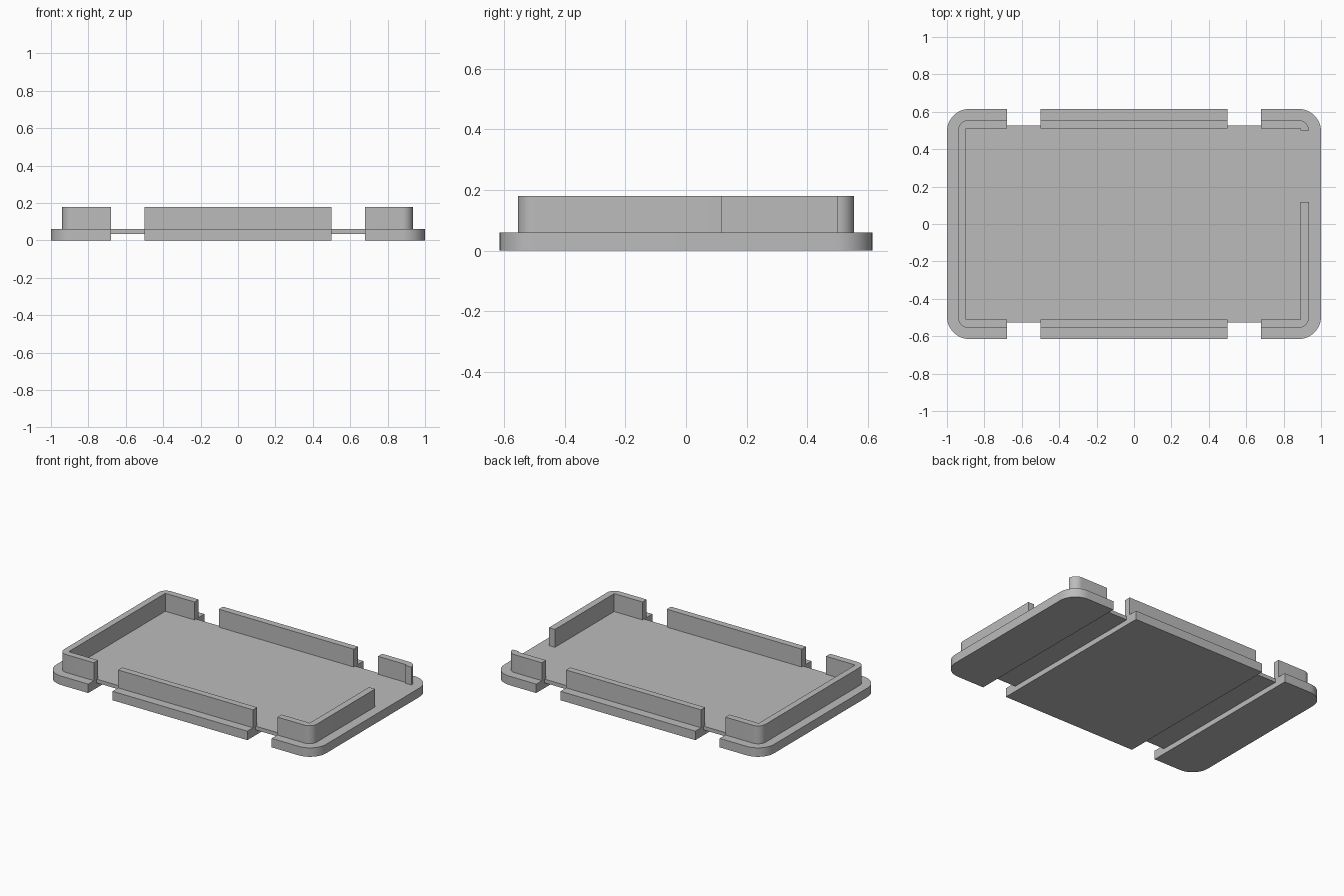
import bpy, bmesh, math

if "Cube" in bpy.data.objects:
    bpy.data.objects.remove(bpy.data.objects["Cube"], do_unlink=True)

GREY = (0.5, 0.5, 0.5, 1.0)
grey = bpy.data.materials.new("plain grey")
grey.use_nodes = True
grey.diffuse_color = GREY
grey.node_tree.nodes["Principled BSDF"].inputs["Base Color"].default_value = GREY


def prism(name, outline, z0, z1):
    """Extrude a closed xy outline between two heights."""
    bm = bmesh.new()
    face = bm.faces.new([bm.verts.new((x, y, z0)) for x, y in outline])
    top = bmesh.ops.extrude_face_region(bm, geom=[face])["geom"]
    verts = [v for v in top if isinstance(v, bmesh.types.BMVert)]
    bmesh.ops.translate(bm, verts=verts, vec=(0, 0, z1 - z0))
    bmesh.ops.recalc_face_normals(bm, faces=bm.faces)
    mesh = bpy.data.meshes.new(name)
    bm.to_mesh(mesh)
    bm.free()
    mesh.materials.append(grey)
    obj = bpy.data.objects.new(name, mesh)
    bpy.context.collection.objects.link(obj)
    return obj


def rounded(x0, x1, y, r, steps=12):
    """Rounded rectangle outline, symmetric in y."""
    centres = [(x1 - r, y - r), (x0 + r, y - r), (x0 + r, r - y), (x1 - r, r - y)]
    points = []
    for quarter, (cx, cy) in enumerate(centres):
        for i in range(steps + 1):
            a = (quarter + i / steps) * math.pi / 2
            points.append((cx + r * math.cos(a), cy + r * math.sin(a)))
    return points


def cut(obj, x0, x1, y0, y1, z0=-0.2, z1=0.4):
    """Remove a box from the object, leaving no helper behind."""
    box = prism("cutter", [(x0, y0), (x1, y0), (x1, y1), (x0, y1)], z0, z1)
    box.hide_render = True
    mod = obj.modifiers.new("cut", "BOOLEAN")
    mod.operation = "DIFFERENCE"
    mod.solver = "EXACT"
    mod.object = box
    graph = bpy.context.evaluated_depsgraph_get()
    mesh = bpy.data.meshes.new_from_object(obj.evaluated_get(graph))
    obj.modifiers.clear()
    obj.data = mesh
    bpy.data.objects.remove(box, do_unlink=True)


SLOT_IN, SLOT_OUT = 0.5, 0.68

# Base slab, with strap grooves underneath and notches in the long edges
base = prism("base_tray", rounded(-1, 1, 0.615, 0.12), 0, 0.06)
# Rim wall, hollowed out with square inner corners
wall = prism("rim_wall", rounded(-0.94, 0.935, 0.555, 0.055), 0.05, 0.18)
cut(wall, -0.897, 0.89, -0.511, 0.511)

for side in (-1, 1):
    x0, x1 = sorted((side * SLOT_IN, side * SLOT_OUT))
    cut(base, x0, x1, -0.8, 0.8, -0.2, 0.035)
    for end in (-1, 1):
        y0, y1 = sorted((end * 0.527, end * 0.8))
        cut(base, x0, x1, y0, y1)
    cut(wall, x0, x1, -0.8, 0.8)

# Opening in the left end of the rim
cut(wall, 0.8, 1.1, 0.117, 0.5)

# Smooth corner arcs, sharp edges elsewhere
bpy.ops.object.select_all(action="DESELECT")
for obj in (base, wall):
    obj.select_set(True)
bpy.context.view_layer.objects.active = base
bpy.ops.object.shade_smooth_by_angle(angle=math.radians(30))
